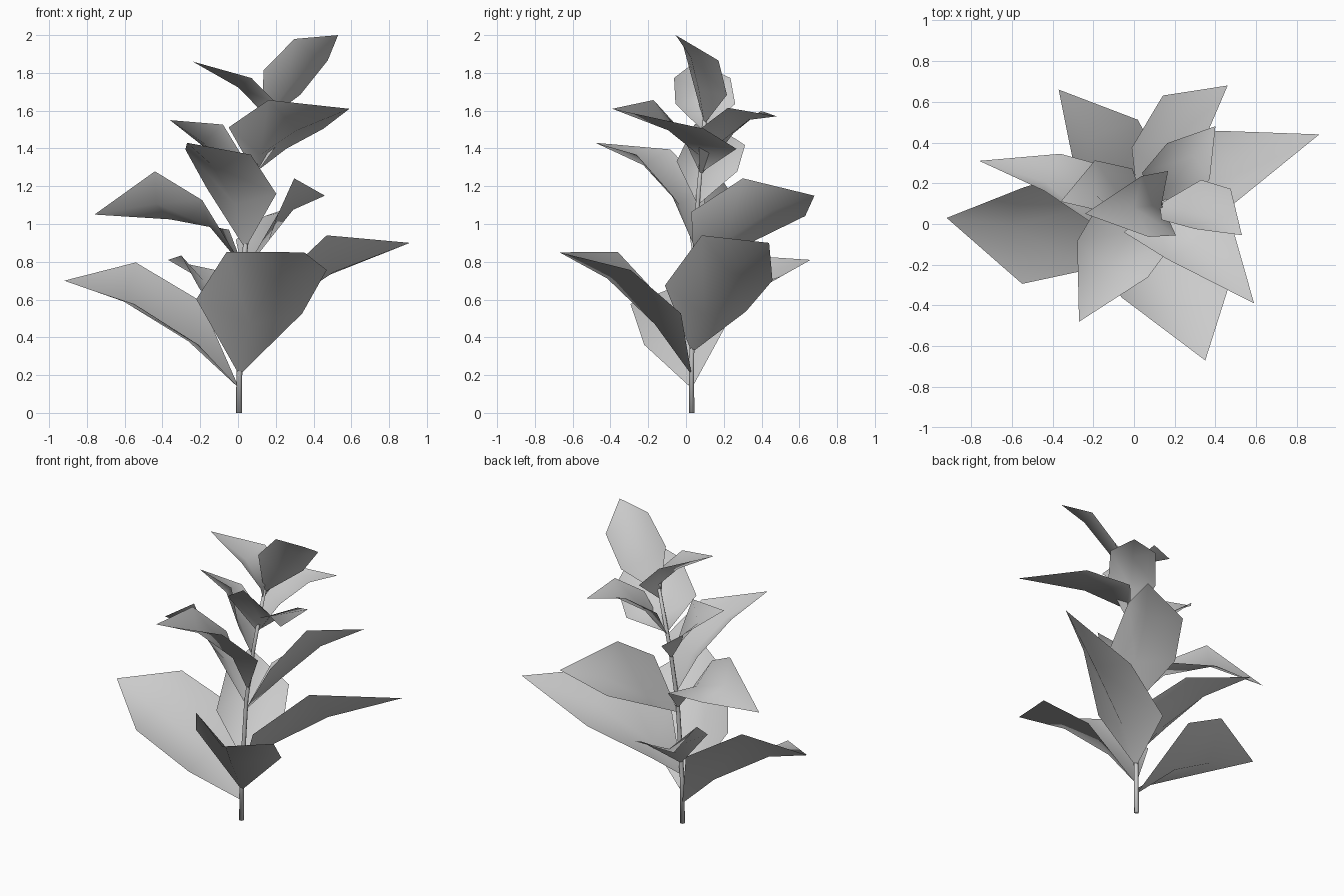
import bpy
import bmesh
from math import radians, cos, sin
from mathutils import Vector

cube = bpy.data.objects.get("Cube")
if cube:
    bpy.data.objects.remove(cube, do_unlink=True)

grey = bpy.data.materials.new("plain_grey")
grey.use_nodes = True
colour = (0.6, 0.6, 0.6, 1)
grey.diffuse_color = colour
grey.node_tree.nodes["Principled BSDF"].inputs["Base Color"].default_value = colour

# Stem path, leaning gently to one side
STEM = [Vector(p) for p in ((.005, .03, 0), (.008, .03, .3), (.03, .045, .8),
                            (.07, .065, 1.15), (.13, .1, 1.56))]


def stem_point(z):
    for low, high in zip(STEM, STEM[1:]):
        if z <= high.z:
            return low.lerp(high, (z - low.z) / (high.z - low.z))
    return STEM[-1].copy()


def add_object(name, bm):
    mesh = bpy.data.meshes.new(name)
    bm.to_mesh(mesh)
    bm.free()
    mesh.materials.append(grey)
    for face in mesh.polygons:
        face.use_smooth = True
    obj = bpy.data.objects.new(name, mesh)
    bpy.context.collection.objects.link(obj)
    return obj


def make_stem():
    bm = bmesh.new()
    sides = 6
    rings = []
    for p in STEM:
        r = .016 - .004 * p.z / 1.56
        rings.append([bm.verts.new(p + Vector((r * cos(radians(i * 60)),
                                               r * sin(radians(i * 60)), 0)))
                      for i in range(sides)])
    for low, high in zip(rings, rings[1:]):
        for i in range(sides):
            j = (i + 1) % sides
            bm.faces.new((low[i], low[j], high[j], high[i]))
    bm.faces.new(rings[0][::-1])
    bm.faces.new(rings[-1])
    add_object("stem", bm)


FOLD = .24       # midrib depth as a share of the width
ROW_GAP = .37    # distance between the two wide rows
LOW_SPREAD = 1.06


def make_leaf(name, base_z, tip, width, bend, lift, skew, low_row, high_row):
    """Bent, folded leaf: two wide rows between a pointed base and tip.
    Each row is given by its roll in degrees and its sideways sway."""
    base, tip = stem_point(base_z), Vector(tip)
    length = (tip - base).length
    along = (tip - base).normalized()
    flat = along.cross(Vector((0, 0, 1))).normalized()
    up = flat.cross(along)

    bm = bmesh.new()
    root, point = bm.verts.new(base), bm.verts.new(tip)
    rows = []
    for place, spread, (roll, sway) in ((bend - ROW_GAP, LOW_SPREAD, low_row),
                                        (bend, 1, high_row)):
        a = radians(roll)
        side = flat * cos(a) + up * sin(a)
        normal = side.cross(along)
        centre = base + (along * place + up * lift + flat * sway) * length
        half = (side * width * spread + along * skew) * (length / 2)
        rib = centre - normal * (FOLD * width * length)
        rows.append([bm.verts.new(p) for p in (centre - half, rib, centre + half)])
    for i in (0, 1):
        bm.faces.new((root, rows[0][i + 1], rows[0][i]))
        bm.faces.new((rows[0][i], rows[0][i + 1], rows[1][i + 1], rows[1][i]))
        bm.faces.new((rows[1][i], rows[1][i + 1], point))
    bmesh.ops.recalc_face_normals(bm, faces=bm.faces)
    add_object(name, bm)


make_stem()

# Height on the stem, tip, width, bend position, lift, skew, low and high rows
make_leaf("lower_leaf_right", .13, (-.92, .03, .70), .47, .70, .17, .10, (22, 0), (22, -.08))
make_leaf("lower_leaf_front", .20, (.35, -.67, .85), .53, .69, .20, -.07, (16, 0), (20, -.02))
make_leaf("lower_leaf_left", .32, (.91, .44, .90), .39, .59, .16, .03, (17, -.02), (35, -.035))
make_leaf("lower_leaf_back", .40, (-.37, .66, .81), .46, .64, .16, -.06, (-7, .04), (-14, .08))

make_leaf("middle_leaf_right", .77, (-.76, .31, 1.05), .35, .65, .24, -.11, (-24, .035), (-50, .07))
make_leaf("middle_leaf_back", .74, (.46, .68, 1.15), .47, .68, .16, -.08, (28, -.03), (40, -.09))
make_leaf("middle_leaf_front", .87, (-.27, -.48, 1.43), .47, .65, .24, .04, (1, 0), (1, .015))

make_leaf("upper_leaf_front", 1.27, (.59, -.39, 1.61), .55, .46, .225, .05, (14, -.05), (21, -.085))
make_leaf("upper_leaf_back", 1.25, (.40, .48, 1.57), .45, .73, .24, 0, (4, 0), (4, 0))
make_leaf("upper_leaf_right", 1.10, (-.36, .11, 1.55), .50, .67, .165, .03, (-17, .07), (-35, .15))

make_leaf("top_leaf_right", 1.49, (-.24, .05, 1.86), .58, .48, .29, 0, (0, 0), (0, 0))
make_leaf("top_leaf_left", 1.53, (.53, -.055, 2.0), .45, .72, .125, .03, (34, -.09), (31, -.11))
